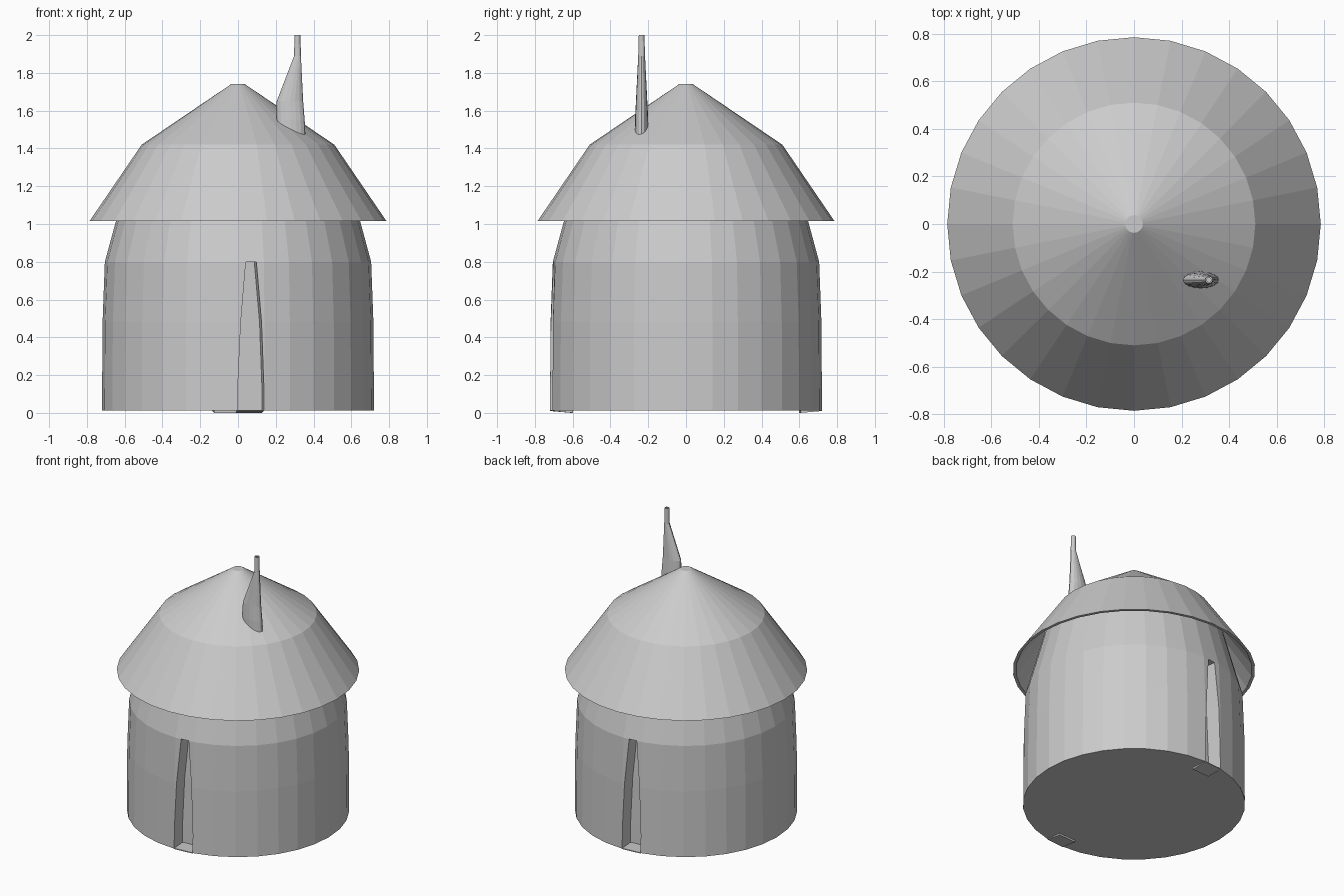
import bpy, bmesh
from math import sin, cos, pi

if "Cube" in bpy.data.objects:
    bpy.data.objects.remove(bpy.data.objects["Cube"])

SIDES = 32


def make_object(name, bm):
    bmesh.ops.recalc_face_normals(bm, faces=bm.faces)
    me = bpy.data.meshes.new(name)
    bm.to_mesh(me)
    bm.free()
    ob = bpy.data.objects.new(name, me)
    bpy.context.collection.objects.link(ob)
    return ob


def loft(name, rings, cap_start=True, cap_end=True):
    """Skin a list of closed point rings with quads, with optional end caps."""
    bm = bmesh.new()
    loops = [[bm.verts.new(p) for p in ring] for ring in rings]
    n = len(loops[0])
    for a, b in zip(loops, loops[1:]):
        for i in range(n):
            j = (i + 1) % n
            bm.faces.new((a[i], a[j], b[j], b[i]))
    if cap_start:
        bm.faces.new(loops[0][::-1])
    if cap_end:
        bm.faces.new(loops[-1])
    return make_object(name, bm)


def ellipse(cx, cy, z, rx, ry, n=SIDES):
    return [(cx + rx * cos(2 * pi * i / n), cy + ry * sin(2 * pi * i / n), z)
            for i in range(n)]


# Round wall, tapering up under the roof
wall_profile = [(0.72, 0.013), (0.717, 0.48), (0.705, 0.8), (0.645, 1.02), (0.56, 1.34)]
wall = loft("wall", [ellipse(0, 0, z, r, r) for r, z in wall_profile])

# Two-pitch roof with a thin open underside
roof_profile = [(0.51, 1.385), (0.765, 1.017), (0.785, 1.017), (0.51, 1.42), (0.037, 1.74)]
loft("roof", [ellipse(0, 0, z, r, r) for r, z in roof_profile], cap_start=False)


# Tapered doorway recesses, front and back, each with a sloping threshold
def turned(points, s):
    return [(s * x, s * y, z) for x, y, z in points]


door_levels = [(-0.05, 0.0, 0.137, 0.72), (0.15, 0.0, 0.137, 0.72),
               (0.48, 0.015, 0.125, 0.717), (0.8, 0.042, 0.097, 0.705)]
for side, s in (("front", 1), ("back", -1)):
    rings = []
    for z, x0, x1, r in door_levels:
        inner = r - 0.11
        rings.append(turned([(x0, -0.9, z), (x1, -0.9, z), (x1, -r + 0.01, z),
                             (x1 - 0.011, -inner + 0.012, z),
                             (x0 - 0.011, -inner, z), (x0, -r, z)], s))
    cutter = loft(side + "_door_cutter", rings)
    cutter.hide_render = True
    cutter.hide_set(True)
    mod = wall.modifiers.new(side + "_door", 'BOOLEAN')
    mod.operation = 'DIFFERENCE'
    mod.solver = 'EXACT'
    mod.object = cutter

    def slab(front_z, back_z):
        return turned([(0, -0.72, front_z), (0.137, -0.708, front_z),
                       (0.126, -0.598, back_z), (-0.011, -0.606, back_z)], s)
    loft(side + "_threshold", [slab(0.01, 0.0), slab(0.016, 0.014)])

# Leaning chimney: wide flattened foot, thin hollow pipe on top
chimney_profile = [(0.281, 1.44, 0.077, 0.036), (0.279, 1.55, 0.074, 0.035),
                   (0.275, 1.65, 0.070, 0.030), (0.315, 1.89, 0.018, 0.018),
                   (0.315, 2.0, 0.016, 0.015), (0.315, 2.0, 0.009, 0.009),
                   (0.315, 1.92, 0.009, 0.009)]
loft("chimney", [ellipse(cx, -0.235, z, rx, ry, 16)
                 for cx, z, rx, ry in chimney_profile])
